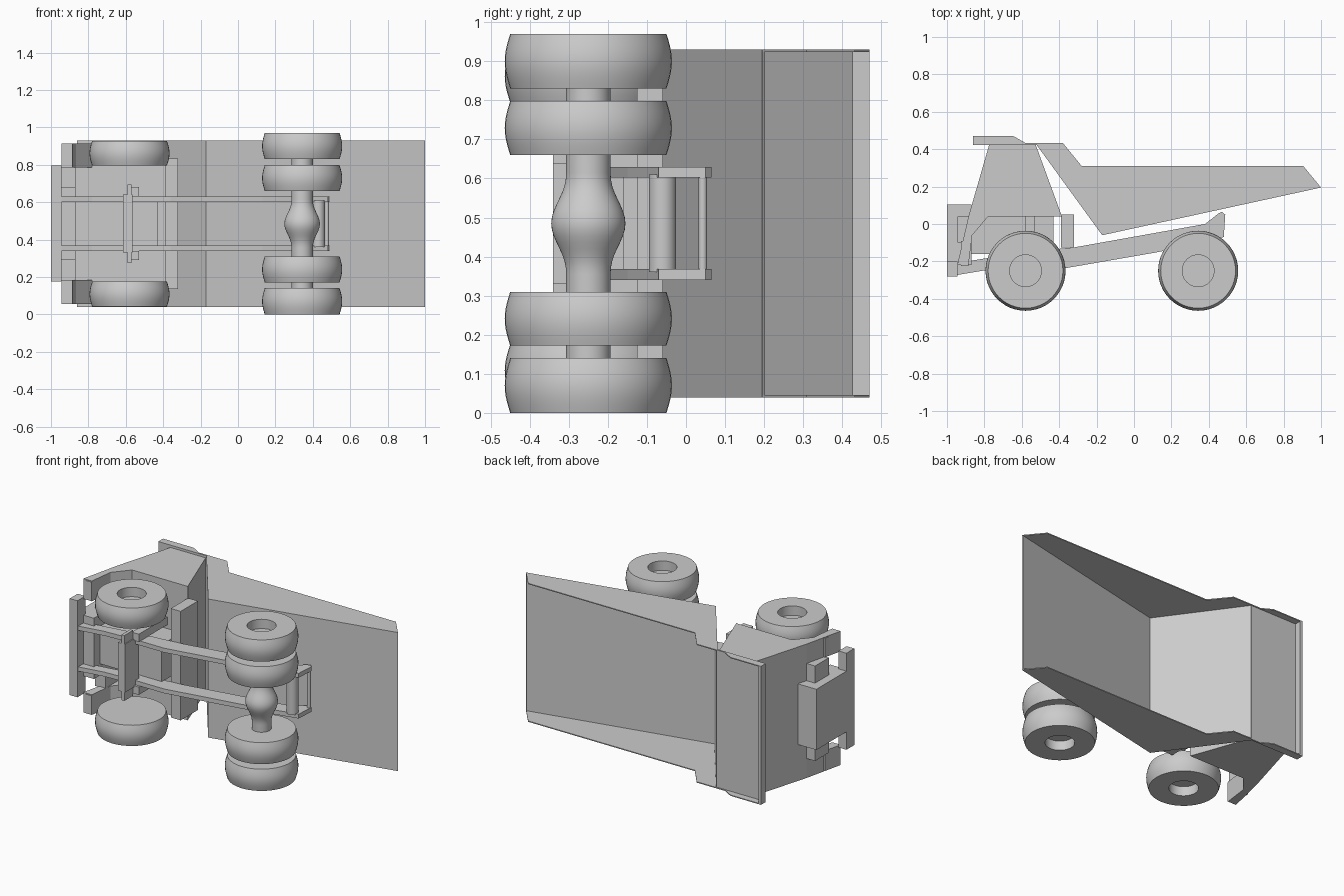
import bpy, bmesh, math
from mathutils import Matrix, Vector

if "Cube" in bpy.data.objects:
    bpy.data.objects.remove(bpy.data.objects["Cube"])

WIDTH = 0.97

grey = bpy.data.materials.new("plain_grey")
grey.use_nodes = True
COLOR = (0.6, 0.6, 0.6, 1)
grey.diffuse_color = COLOR
grey.node_tree.nodes["Principled BSDF"].inputs["Base Color"].default_value = COLOR


def finish(name, bm, smooth=False):
    bmesh.ops.recalc_face_normals(bm, faces=bm.faces[:])
    mesh = bpy.data.meshes.new(name)
    bm.to_mesh(mesh)
    bm.free()
    mesh.materials.append(grey)
    ob = bpy.data.objects.new(name, mesh)
    bpy.context.collection.objects.link(ob)
    if smooth:
        bpy.ops.object.select_all(action='DESELECT')
        ob.select_set(True)
        bpy.context.view_layer.objects.active = ob
        bpy.ops.object.shade_smooth_by_angle(angle=math.radians(35))
    return ob


def prism(name, pts, z0, z1, pair=False):
    """Side profile extruded across the width; pair adds the opposite side."""
    bm = bmesh.new()
    spans = [(z0, z1)] + ([(WIDTH - z1, WIDTH - z0)] if pair else [])
    for a, b in spans:
        face = bm.faces.new([bm.verts.new((x, y, a)) for x, y in pts])
        out = bmesh.ops.extrude_face_region(bm, geom=[face])
        verts = [v for v in out["geom"] if isinstance(v, bmesh.types.BMVert)]
        bmesh.ops.translate(bm, verts=verts, vec=(0, 0, b - a))
    return finish(name, bm)


def box(name, x0, x1, y0, y1, z0, z1, pair=False):
    return prism(name, [(x0, y0), (x1, y0), (x1, y1), (x0, y1)], z0, z1, pair)


def lathe(name, profile, x, y, flip=False, steps=48):
    """Radius and height pairs spun around the width axis."""
    bm = bmesh.new()
    verts = [bm.verts.new((r, 0, WIDTH - h if flip else h)) for r, h in profile]
    edges = [bm.edges.new(e) for e in zip(verts, verts[1:])]
    bmesh.ops.spin(bm, geom=verts + edges, axis=(0, 0, 1), cent=(0, 0, 0),
                   angle=math.tau, steps=steps)
    bmesh.ops.remove_doubles(bm, verts=bm.verts[:], dist=0.0005)
    bmesh.ops.translate(bm, verts=bm.verts[:], vec=(x, y, 0))
    return finish(name, bm, True)


def tyre(name, x, z0, z1, flip, recessed):
    """Bulged tread with flat sides, and a hub recess on the outside."""
    w = z1 - z0
    tread = [(0.2 + 0.014 * math.sin(math.pi * t / 10), z0 + w * t / 10)
             for t in range(11)]
    hub = [(0, z0 + 0.06), (0.085, z0 + 0.06), (0.085, z0)] if recessed else [(0, z0)]
    lathe(name, hub + tread + [(0, z1)], x, -0.25, flip)


# Dump body: thin floor, front wall, canopy, lip and side walls
T = 0.006
FLOOR_FRONT, FLOOR_BACK, WALL_TOP = (-0.17, -0.06), (1.0, 0.195), (-0.52, 0.422)
prism("body_floor", [FLOOR_FRONT, FLOOR_BACK, (1.0 - T, 0.195 + T),
                     (-0.17, -0.06 + T)], 0.04, 0.93)
prism("body_front_wall", [FLOOR_FRONT, (-0.17 + T, -0.06 + T),
                          (-0.52 + T, 0.428), WALL_TOP], 0.04, 0.93)
box("canopy", -0.86, -0.515, 0.422, 0.428, 0.04, 0.93)
box("canopy_lip", -0.862, -0.845, 0.422, 0.47, 0.04, 0.93)
prism("body_side_walls",
      [(-0.86, 0.422), WALL_TOP, FLOOR_FRONT, FLOOR_BACK, (0.905, 0.31),
       (-0.28, 0.31), (-0.38, 0.433), (-0.58, 0.433), (-0.645, 0.47),
       (-0.86, 0.47)], 0.04, 0.046, True)

# Cab, hood and front panels
prism("cab", [(-0.885, 0.04), (-0.385, 0.04), (-0.525, 0.422), (-0.775, 0.422)],
      0.055, 0.915)
box("hood", -1.0, -0.87, -0.22, 0.105, 0.29, 0.68)
prism("front_side_panels",
      [(-0.885, 0.04), (-0.78, 0.04), (-0.865, -0.06), (-0.885, -0.22),
       (-0.945, -0.22)], 0.055, 0.185, True)
box("step_bars", -0.925, -0.885, -0.225, -0.09, 0.06, 0.18, True)
box("hood_shoulders", -0.945, -0.87, -0.1, 0.04, 0.18, 0.3, True)
box("bumper", -1.0, -0.945, -0.28, -0.2, 0.175, 0.795)
box("engine_block", -0.9, -0.43, -0.16, 0.04, 0.365, 0.605)
box("rear_step", -0.39, -0.32, -0.125, 0.05, 0.135, 0.835)

# Chassis rails with rear lugs and cross members
prism("chassis_rails",
      [(-0.96, -0.275), (-0.78, -0.245), (-0.58, -0.235), (-0.36, -0.235),
       (0.13, -0.15), (0.48, -0.07), (0.488, 0.05), (0.47, 0.065),
       (0.45, 0.055), (0.38, 0.0), (-0.32, -0.125), (-0.58, -0.15),
       (-0.96, -0.21)], 0.34, 0.368, True)
for label, x, y, r in (("body_hinge_bar", 0.475, 0.043, 0.011),
                       ("rear_cross_tube", 0.43, -0.06, 0.035)):
    lathe(label, [(0, 0.36), (r, 0.36), (r, 0.61), (0, 0.61)], x, y, steps=20)

# Front axle and suspension
box("front_axle_beam", -0.615, -0.565, -0.34, -0.2, 0.33, 0.64)
box("steering_arms", -0.59, -0.57, -0.34, -0.25, 0.275, 0.33, True)
box("suspension_posts", -0.58, -0.53, -0.25, 0.04, 0.29, 0.34, True)

# Rear axle with a swollen differential
swell = [(0.057 + 0.038 * (0.5 + 0.5 * math.cos(math.pi * t / 8)) ** 1.2,
          0.485 + 0.13 * t / 8) for t in range(-8, 9)]
lathe("rear_axle", [(0, 0.1), (0.057, 0.1)] + swell + [(0.057, 0.87), (0, 0.87)],
      0.343, -0.25)

# Wheels: single in front, twin at the rear
for side, flip in (("right", False), ("left", True)):
    tyre("front_wheel_" + side, -0.58, 0.042, 0.175, flip, True)
    tyre("rear_outer_wheel_" + side, 0.343, 0.0, 0.14, flip, True)
    tyre("rear_inner_wheel_" + side, 0.343, 0.172, 0.31, flip, False)
